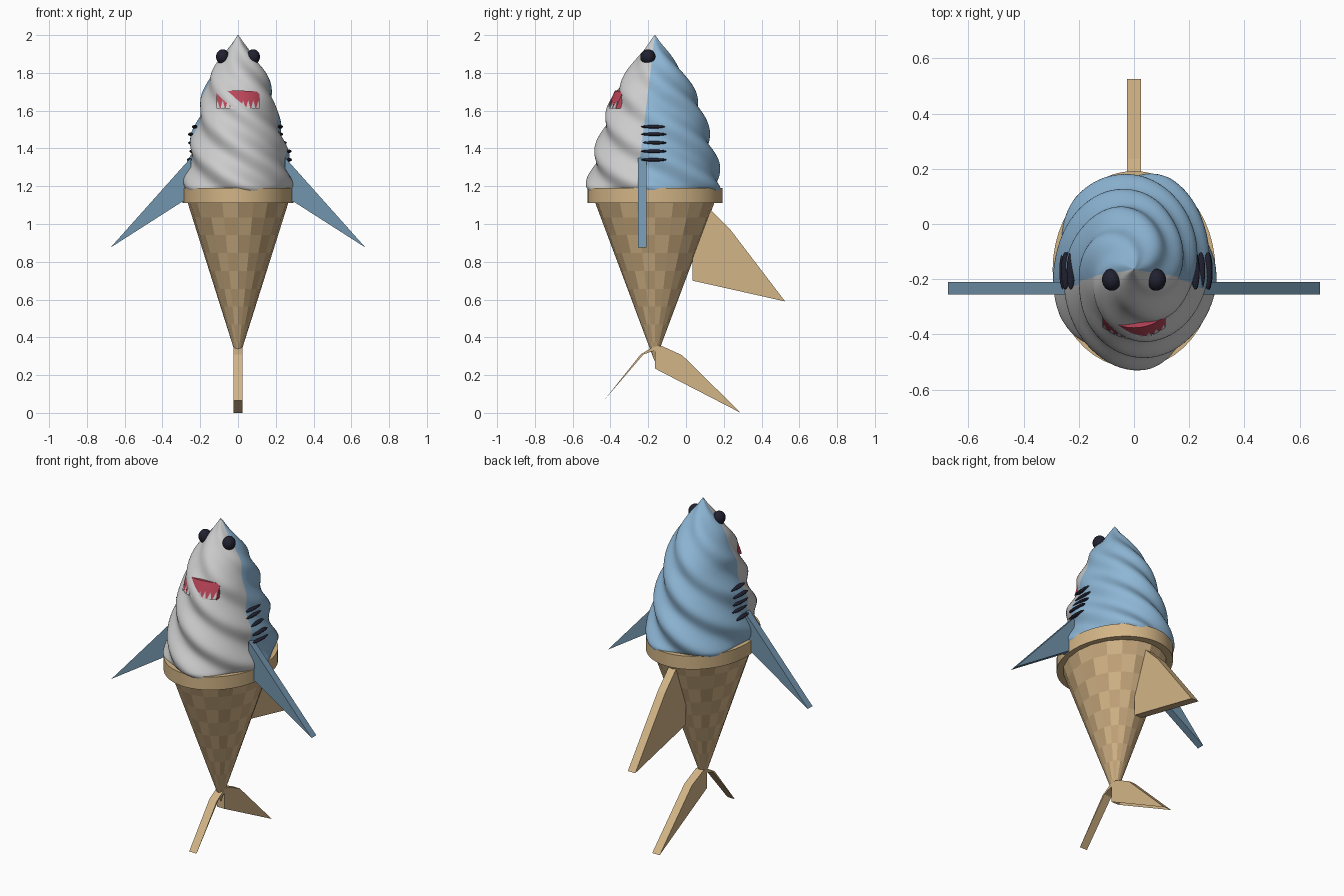
import bpy, bmesh, math
from mathutils import Vector

if "Cube" in bpy.data.objects:
    bpy.data.objects.remove(bpy.data.objects["Cube"])

YC = -0.165                     # y of the vertical axis
LOBES, TURN, RIDGE = 5, 1.0, 0.055
# soft-serve profile: z, x radius, y radius
PROFILE = [(1.17, .275, .335), (1.20, .286, .348), (1.30, .270, .330), (1.40, .252, .305),
           (1.50, .230, .277), (1.60, .200, .247), (1.70, .180, .208), (1.80, .142, .150),
           (1.90, .074, .077), (1.95, .036, .037), (2.00, .002, .002)]


def material(name, r, g, b):
    m = bpy.data.materials.new(name)
    m.diffuse_color = (r, g, b, 1)
    m.use_nodes = True
    m.node_tree.nodes["Principled BSDF"].inputs["Base Color"].default_value = m.diffuse_color
    return m


BLUE = material("blue_cream", .27, .47, .67)
WHITE = material("pale_cream", .78, .78, .78)
FIN = material("fin_blue", .17, .30, .42)
TAN = material("wafer_light", .65, .46, .24)
BROWN = material("wafer_dark", .54, .37, .19)
BLACK = material("black", .015, .015, .03)
RED = material("mouth_red", .50, .06, .10)


def finish(bm, name, mats, smooth=False):
    bmesh.ops.recalc_face_normals(bm, faces=bm.faces)
    me = bpy.data.meshes.new(name)
    bm.to_mesh(me)
    bm.free()
    ob = bpy.data.objects.new(name, me)
    bpy.context.collection.objects.link(ob)
    for m in mats:
        me.materials.append(m)
    if smooth:
        bpy.ops.object.select_all(action='DESELECT')
        ob.select_set(True)
        bpy.context.view_layer.objects.active = ob
        bpy.ops.object.shade_smooth_by_angle(angle=math.radians(40))
    return ob


def radii(z):
    """Catmull-Rom interpolation of the profile."""
    i = max(k for k in range(len(PROFILE) - 1) if PROFILE[k][0] <= z + 1e-9)
    p = [PROFILE[min(max(i + d, 0), len(PROFILE) - 1)] for d in (-1, 0, 1, 2)]
    t = (z - p[1][0]) / (p[2][0] - p[1][0])
    out = []
    for c in (1, 2):
        m1 = (p[2][c] - p[0][c]) / (p[2][0] - p[0][0]) * (p[2][0] - p[1][0])
        m2 = (p[3][c] - p[1][c]) / (p[3][0] - p[1][0]) * (p[2][0] - p[1][0])
        out.append((2*t**3 - 3*t*t + 1) * p[1][c] + (t**3 - 2*t*t + t) * m1
                   + (3*t*t - 2*t**3) * p[2][c] + (t**3 - t*t) * m2)
    return out


def swirl(a, z):
    """Point on the twisted cream surface."""
    rx, ry = radii(z)
    k = 1 + RIDGE * math.cos(LOBES * (a - math.radians(-78) + 2 * math.pi * (z - 1.19) / TURN))
    return Vector((rx * k * math.cos(a), YC + ry * k * math.sin(a), z))


def loft(bm, rings, closed=False):
    """Bridge rings of points, return faces as rows."""
    vs = [[bm.verts.new(p) for p in r] for r in rings]
    n = len(vs[0])
    pairs = list(zip(vs, vs[1:])) + ([(vs[-1], vs[0])] if closed else [])
    rows = [[bm.faces.new((a[i], a[(i+1) % n], b[(i+1) % n], b[i])) for i in range(n)]
            for a, b in pairs]
    return vs, rows


def ellipse(z, rx, ry, n):
    return [(rx * math.cos(2*math.pi*i/n), YC + ry * math.sin(2*math.pi*i/n), z) for i in range(n)]


def prism(name, pts, axis, lo, hi, mat):
    """Extrude an outline along x (points y,z) or y (points x,z)."""
    put = (lambda p, d: (d, p[0], p[1])) if axis == 'x' else (lambda p, d: (p[0], d, p[1]))
    bm = bmesh.new()
    vs, _ = loft(bm, [[put(p, lo) for p in pts], [put(p, hi) for p in pts]])
    for ring in vs:
        bm.faces.new(ring)
    return finish(bm, name, [mat])


def ellipsoid(name, loc, size, mat):
    bm = bmesh.new()
    bmesh.ops.create_uvsphere(bm, u_segments=24, v_segments=14, radius=1)
    for v in bm.verts:
        v.co = Vector(c * s + l for c, s, l in zip(v.co, size, loc))
    return finish(bm, name, [mat], True)


# twisted cream, blue behind and pale in front of a slanted cut
bm = bmesh.new()
N, H = 120, 84
vs, _ = loft(bm, [[swirl(2*math.pi*i/N, 1.17 + 0.83*j/H) for i in range(N)] for j in range(H + 1)])
bm.faces.new(vs[0])
bm.faces.new(vs[-1])
cut_co, cut_no = Vector((0, YC, 2)), Vector((0, 1, -0.12)).normalized()
bmesh.ops.bisect_plane(bm, geom=bm.verts[:] + bm.edges[:] + bm.faces[:],
                       plane_co=cut_co, plane_no=cut_no)
for f in bm.faces:
    f.material_index = int((f.calc_center_median() - cut_co).dot(cut_no) < 0)
finish(bm, "swirl_cream", [BLUE, WHITE], True)

# checkered wafer cone
bm = bmesh.new()
rows = 9
vs, faces = loft(bm, [ellipse(.27 + .86*t, .272*t, .322*t, 20)
                      for t in [.01 + .99*j/rows for j in range(rows + 1)]])
for j, row in enumerate(faces):
    for i, f in enumerate(row):
        f.material_index = (i + j) % 2
bm.faces.new(vs[0])
bm.faces.new(vs[-1])
finish(bm, "wafer_cone", [TAN, BROWN])

# rim of the cone
bm = bmesh.new()
loft(bm, [ellipse(z, .295*k, .357*k, 48) for z, k in
          ((1.11, .88), (1.11, 1), (1.19, 1), (1.19, .88))], True)
finish(bm, "cone_rim", [TAN], True)

# side fins, eyes and gill slits, mirrored
for s, side in ((1, "right"), (-1, "left")):
    prism(side + "_fin", [(s*x, z) for x, z in
          ((.25, 1.35), (.30, 1.295), (.675, .875), (.30, 1.115), (.25, 1.12))],
          'y', -.255, -.21, FIN)
    ellipsoid(side + "_eye", (s*.081, -.202, 1.885), (.035, .04, .04), BLACK)
    for k, z in enumerate((1.34, 1.385, 1.43, 1.475, 1.515)):
        x = swirl(0 if s > 0 else math.pi, z).x
        ellipsoid(f"{side}_gill_{k + 1}", (x, -.17, z), (.015, .068, .009), BLACK)

# back fin and tail lobes
prism("back_fin", [(.035, .70), (.525, .59), (.235, .97), (.13, 1.075), (.035, 1.08)],
      'x', -.025, .025, TAN)
prism("tail_rear", [(-.165, .355), (-.13, .355), (-.02, .305), (.29, 0), (-.06, .285),
                    (-.165, .235)], 'x', -.025, .025, TAN)
prism("tail_front", [(-.165, .355), (-.24, .31), (-.435, .065), (-.225, .31), (-.165, .33)],
      'x', -.025, .025, TAN)
# thin webs across the notch of the rear lobe
bm = bmesh.new()
for x in (-.025, .025):
    bm.faces.new([bm.verts.new((x, y, z)) for y, z in ((-.165, .235), (-.06, .285), (.29, 0))])
finish(bm, "tail_web", [TAN])


def face_point(x, z, k):
    """Point in front of the untwisted cream."""
    rx, ry = radii(z)
    return Vector((x, YC - ry * k * math.sqrt(1 - (x / rx / k)**2), z))


# curved mouth, the ridge pokes through it
bm = bmesh.new()
M = 16
cols = []
for i in range(M + 1):
    u = 2*i/M - 1
    lo, hi = 1.612 + .008*(1 - u*u), 1.70 + .006*(1 - u*u)
    cols.append([face_point(.115*u, z, k) for z, k in
                 ((lo, 1.03), ((lo+hi)/2, 1.03), (hi, 1.03), (hi, .94), (lo, .94))])
vs, _ = loft(bm, cols)
bm.faces.new(vs[0])
bm.faces.new(vs[-1])
finish(bm, "mouth", [RED], True)

# row of teeth along the lower lip
bm = bmesh.new()
T = 9
for i in range(T):
    x = -.108 + .216*i/(T - 1)
    a, b, c, d = [bm.verts.new(p) for p in (
        face_point(max(x - .012, -.115), 1.612, 1.04), face_point(min(x + .012, .115), 1.612, 1.04),
        face_point(x, 1.655, 1.04), face_point(x, 1.612, .98))]
    for f in ((a, b, c), (a, c, d), (b, d, c), (a, d, b)):
        bm.faces.new(f)
finish(bm, "teeth", [WHITE])
